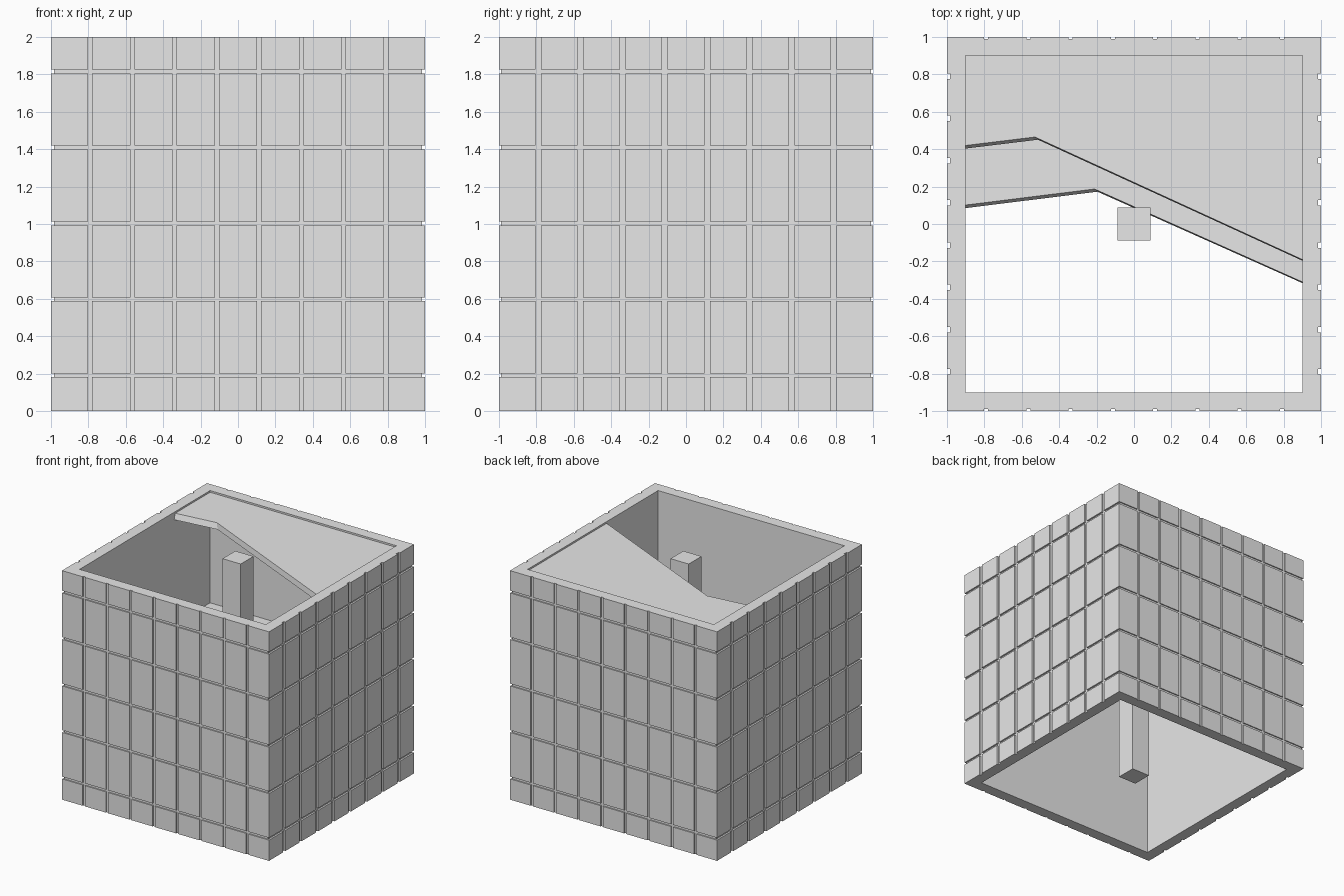
import bpy, bmesh

cube = bpy.data.objects.get("Cube")
if cube:
    bpy.data.objects.remove(cube, do_unlink=True)

# Single concrete colour
GREY = (0.8, 0.8, 0.8, 1.0)
mat = bpy.data.materials.new("concrete_grey")
mat.use_nodes = True
mat.diffuse_color = GREY
mat.node_tree.nodes["Principled BSDF"].inputs["Base Color"].default_value = GREY

INNER = 0.9                     # half width of the hollow
DEPTH_X, DEPTH_Y = 0.015, 0.01  # groove depth on the side and front/back faces


def finish(name, bm):
    bmesh.ops.recalc_face_normals(bm, faces=bm.faces)
    mesh = bpy.data.meshes.new(name)
    bm.to_mesh(mesh)
    bm.free()
    mesh.materials.append(mat)
    obj = bpy.data.objects.new(name, mesh)
    bpy.context.collection.objects.link(obj)
    return obj


def add_box(bm, lo, hi):
    verts = bmesh.ops.create_cube(bm, size=1)["verts"]
    for v in verts:
        for i in range(3):
            v.co[i] = lo[i] if v.co[i] < 0 else hi[i]


def spans(start, end, centre, step, count, gap):
    """Intervals left between evenly spaced grooves."""
    cuts = [centre + step * (i - (count - 1) / 2) for i in range(count)]
    starts = [start] + [c + gap / 2 for c in cuts]
    ends = [c - gap / 2 for c in cuts] + [end]
    return list(zip(starts, ends))


def rectangle(hx, hy):
    return [(-hx, -hy), (hx, -hy), (hx, hy), (-hx, hy)]


# Hollow wall core, open at top and bottom
bm = bmesh.new()
loops = []
for hx, hy, z in [(1 - DEPTH_X, 1 - DEPTH_Y, 0), (1 - DEPTH_X, 1 - DEPTH_Y, 2),
                  (INNER, INNER, 2), (INNER, INNER, 0)]:
    loops.append([bm.verts.new((x, y, z)) for x, y in rectangle(hx, hy)])
for k in range(4):
    a, b = loops[k], loops[(k + 1) % 4]
    for i in range(4):
        j = (i + 1) % 4
        bm.faces.new((a[i], a[j], b[j], b[i]))
finish("wall_core", bm)

# Raised wall panels separated by the grooves
rows = spans(0, 2, 1.003, 0.406, 5, 0.02)
side_columns = spans(-1, 1, 0, 0.2258, 8, 0.03)
face_columns = spans(-1 + DEPTH_X, 1 - DEPTH_X, 0, 0.2258, 8, 0.022)
for label, sign in (("left", 1), ("right", -1)):
    bm = bmesh.new()
    near, far = sorted((sign * (1 - DEPTH_X), sign))
    for z0, z1 in rows:
        for y0, y1 in side_columns:
            add_box(bm, (near, y0, z0), (far, y1, z1))
    finish(label + "_wall_panels", bm)
for label, sign in (("front", -1), ("back", 1)):
    bm = bmesh.new()
    near, far = sorted((sign * (1 - DEPTH_Y), sign))
    for z0, z1 in rows:
        for x0, x1 in face_columns:
            add_box(bm, (x0, near, z0), (x1, far, z1))
    finish(label + "_wall_panels", bm)


# Broken slabs: the ragged front edge leans forward as it goes down
def slab_outline(z):
    d = 1.985 - z
    return [(-INNER, 0.42 - 0.33 * d), (-0.53 + 0.33 * d, 0.465 - 0.288 * d),
            (INNER, -0.19 - 0.124 * d), (INNER, INNER), (-INNER, INNER)]


def broken_slab(name, top, thickness=0.05):
    bm = bmesh.new()
    upper, lower = [[bm.verts.new((x, y, z)) for x, y in slab_outline(z)]
                    for z in (top, top - thickness)]
    bm.faces.new(upper)
    bm.faces.new(lower[::-1])
    for i in range(len(upper)):
        j = (i + 1) % len(upper)
        bm.faces.new((upper[i], lower[i], lower[j], upper[j]))
    finish(name, bm)


broken_slab("roof_slab", 1.985)
broken_slab("middle_floor_slab", 1.02)

# Central pillar, full height
bm = bmesh.new()
add_box(bm, (-0.088, -0.088, 0), (0.088, 0.088, 2))
finish("central_pillar", bm)
